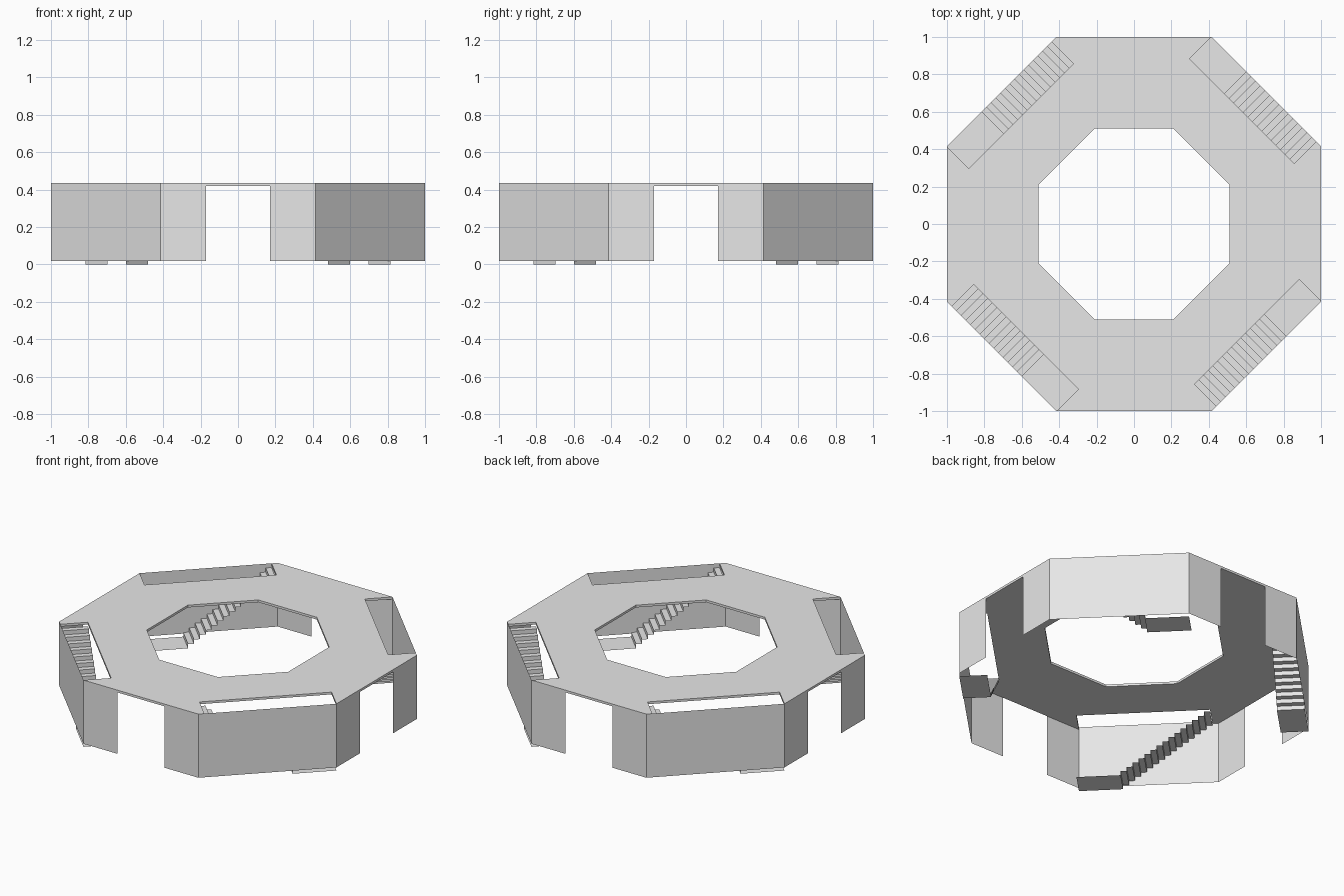
import bpy, bmesh, math
from mathutils import Matrix, Vector

cube = bpy.data.objects.get("Cube")
if cube:
    bpy.data.objects.remove(cube, do_unlink=True)

# Main dimensions
CORNER = math.tan(math.radians(22.5))   # half side of the outer octagon
INNER = 0.51                            # apothem of the central opening
BASE, SOFFIT, TOP = 0.02, 0.42, 0.435
DOOR = 0.17                             # half width of each doorway
STAIR_IN = 0.834                        # inner edge of each stairwell
LANDING_END, STAIR_END = -0.152, 0.378
STEPS = 15

concrete = bpy.data.materials.new("pale_grey")
concrete.use_nodes = True
grey = (0.8, 0.8, 0.8, 1)
concrete.diffuse_color = grey
concrete.node_tree.nodes["Principled BSDF"].inputs["Base Color"].default_value = grey


def diag(t, n, z=0.0):
    """Point at t along a diagonal side and n out from the centre."""
    r = math.sqrt(0.5)
    return Vector(((n + t) * r, (n - t) * r, z))


def ring_object(name, faces):
    """Repeat one quarter's faces four times around the centre."""
    bm = bmesh.new()
    for k in range(4):
        turn = Matrix.Rotation(k * math.pi / 2, 3, 'Z')
        for pts in faces:
            bm.faces.new([bm.verts.new(turn @ Vector(p)) for p in pts])
    bmesh.ops.remove_doubles(bm, verts=bm.verts, dist=0.0005)
    mesh = bpy.data.meshes.new(name)
    bm.to_mesh(mesh)
    bm.free()
    mesh.materials.append(concrete)
    obj = bpy.data.objects.new(name, mesh)
    bpy.context.collection.objects.link(obj)
    return obj


def upright(a, b, z0, z1):
    return [(a[0], a[1], z0), (b[0], b[1], z0), (b[0], b[1], z1), (a[0], a[1], z1)]


# Octagonal deck with a stairwell notch in each diagonal side
ic = INNER * CORNER
deck_quarter = [(INNER, 0, TOP), (1, 0, TOP), (1, CORNER, TOP),
                diag(STAIR_END, 1, TOP), diag(STAIR_END, STAIR_IN, TOP),
                diag(-CORNER, STAIR_IN, TOP), diag(-CORNER, 1, TOP),
                (0, 1, TOP), (0, INNER, TOP), (ic, INNER, TOP), (INNER, ic, TOP)]
deck = ring_object("deck", [deck_quarter])
thick = deck.modifiers.new("thickness", 'SOLIDIFY')
thick.thickness = TOP - SOFFIT
thick.offset = -1

# Full walls beside the stairs
ring_object("diagonal_walls",
            [upright(diag(CORNER, 1), diag(-CORNER, 1), BASE, TOP)])

# Wall panels on both sides of each doorway
ring_object("doorway_walls",
            [upright((1, -CORNER), (1, -DOOR), BASE, SOFFIT),
             upright((1, DOOR), (1, CORNER), BASE, SOFFIT)])


# Stairs: a landing followed by alternating risers and treads
def tread(t0, t1, z):
    return [diag(t0, STAIR_IN, z), diag(t1, STAIR_IN, z), diag(t1, 1, z), diag(t0, 1, z)]


run = (STAIR_END - LANDING_END) / STEPS
rise = TOP / (STEPS + 1)
stairs = [tread(-CORNER, LANDING_END, 0)]
for i in range(STEPS):
    t = LANDING_END + i * run
    stairs.append(upright(diag(t, 1), diag(t, STAIR_IN), i * rise, (i + 1) * rise))
    stairs.append(tread(t, t + run, (i + 1) * rise))
ring_object("stairs", stairs)
